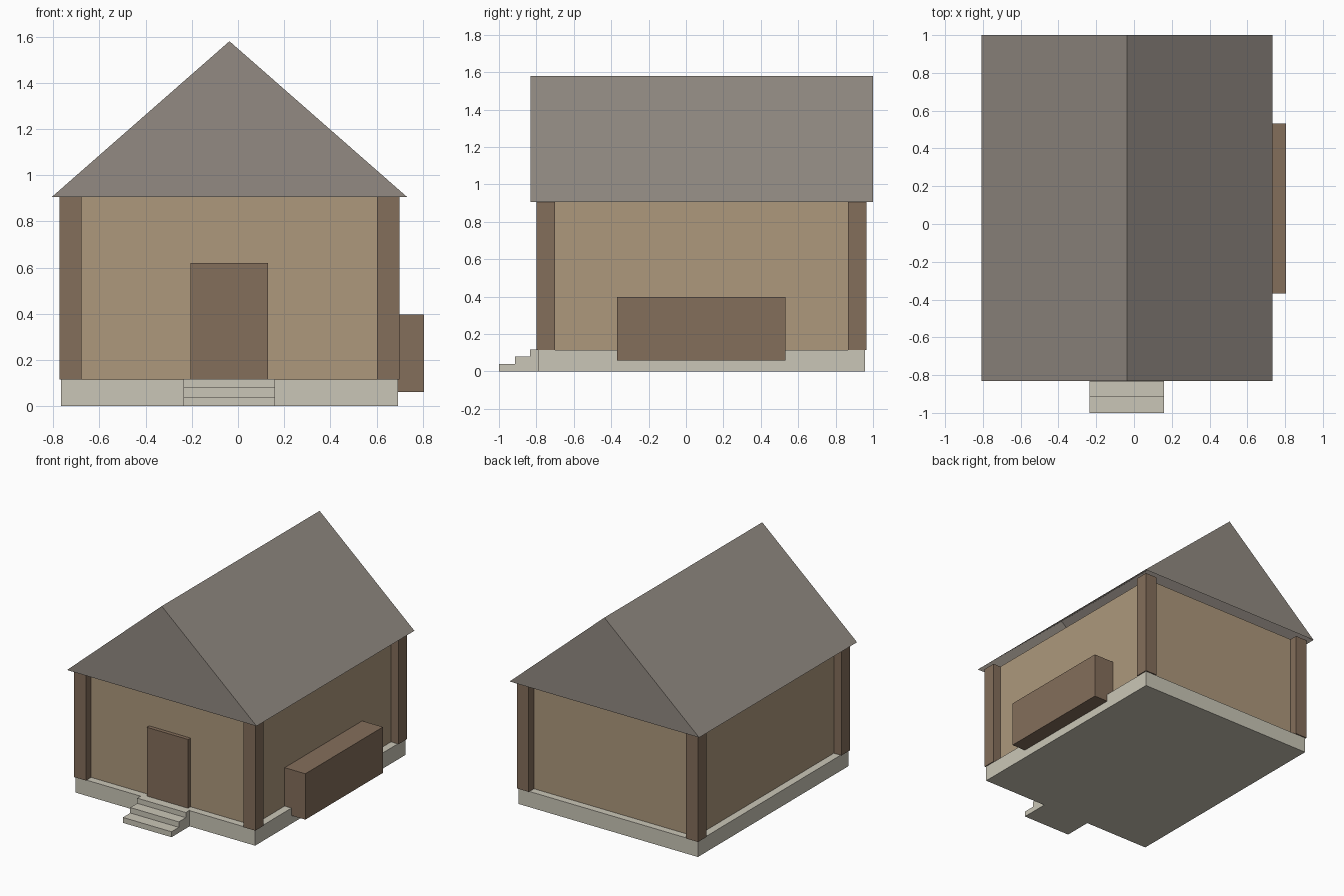
import bpy, bmesh

if "Cube" in bpy.data.objects:
    bpy.data.objects.remove(bpy.data.objects["Cube"])


def material(name, rgb):
    """Flat colour from 0-255 sRGB values, stored linear."""
    lin = [(c / 255 / 12.92) if c / 255 <= 0.04045 else ((c / 255 + 0.055) / 1.055) ** 2.4 for c in rgb]
    m = bpy.data.materials.new(name)
    m.diffuse_color = (*lin, 1)
    m.use_nodes = True
    m.node_tree.nodes["Principled BSDF"].inputs["Base Color"].default_value = m.diffuse_color
    return m


STONE = material("pale stone", (202, 198, 183))
PLASTER = material("tan wall", (173, 152, 124))
WOOD = material("brown wood", (132, 110, 91))
ROOF = material("grey roof", (146, 138, 130))


def add_mesh(name, verts, faces, mat):
    mesh = bpy.data.meshes.new(name)
    mesh.from_pydata(verts, [], faces)
    bm = bmesh.new()
    bm.from_mesh(mesh)
    bmesh.ops.recalc_face_normals(bm, faces=bm.faces)
    bm.to_mesh(mesh)
    bm.free()
    mesh.materials.append(mat)
    ob = bpy.data.objects.new(name, mesh)
    bpy.context.collection.objects.link(ob)
    return ob


def prism(name, profile, axis, lo, hi, mat):
    """Extrude a closed 2D profile along x (profile is y,z) or z (profile is x,y)."""
    n = len(profile)
    place = (lambda p, t: (t, *p)) if axis == "x" else (lambda p, t: (*p, t))
    verts = [place(p, t) for t in (lo, hi) for p in profile]
    faces = [tuple(range(n)), tuple(range(n, 2 * n))]
    faces += [(i, (i + 1) % n, (i + 1) % n + n, i + n) for i in range(n)]
    return add_mesh(name, verts, faces, mat)


def box(name, x, y, z, mat):
    rect = [(x[0], y[0]), (x[1], y[0]), (x[1], y[1]), (x[0], y[1])]
    return prism(name, rect, "z", z[0], z[1], mat)


FLOOR, EAVE, RIDGE = 0.115, 0.905, 1.58
CX, CY = -0.037, 0.083          # centre of the house body

# Foundation and walls
box("foundation", (CX - 0.729, CX + 0.729), (CY - 0.873, CY + 0.873), (0, FLOOR), STONE)
box("walls", (CX - 0.674, CX + 0.674), (CY - 0.82, CY + 0.82), (FLOOR, EAVE), PLASTER)

# Corner posts
for sx, side in ((-1, "left"), (1, "right")):
    for sy, end in ((-1, "front"), (1, "back")):
        xs = sorted((CX + sx * 0.64, CX + sx * 0.736))
        ys = sorted((CY + sy * 0.783, CY + sy * 0.881))
        box(f"{end}_{side}_post", xs, ys, (FLOOR, EAVE), WOOD)

# Front steps, one stair profile
stairs = [(-0.78, 0), (-1.0, 0), (-1.0, 0.04), (-0.915, 0.04), (-0.915, 0.08),
          (-0.834, 0.08), (-0.834, 0.118), (-0.78, 0.118)]
prism("front_steps", stairs, "x", -0.235, 0.16, STONE)

# Door and side storage box
box("door", (-0.205, 0.13), (-0.765, -0.73), (FLOOR, 0.62), WOOD)
box("side_box", (0.63, 0.805), (-0.368, 0.532), (0.06, 0.397), WOOD)

# Gable roof shell, open underneath
gable = [(CX - 0.77, EAVE), (CX, RIDGE), (CX + 0.77, EAVE)]
roof_verts = [(x, y, z) for y in (-0.832, 1.0) for x, z in gable]
add_mesh("roof", roof_verts, [(0, 1, 2), (3, 4, 5), (0, 1, 4, 3), (1, 2, 5, 4)], ROOF)
